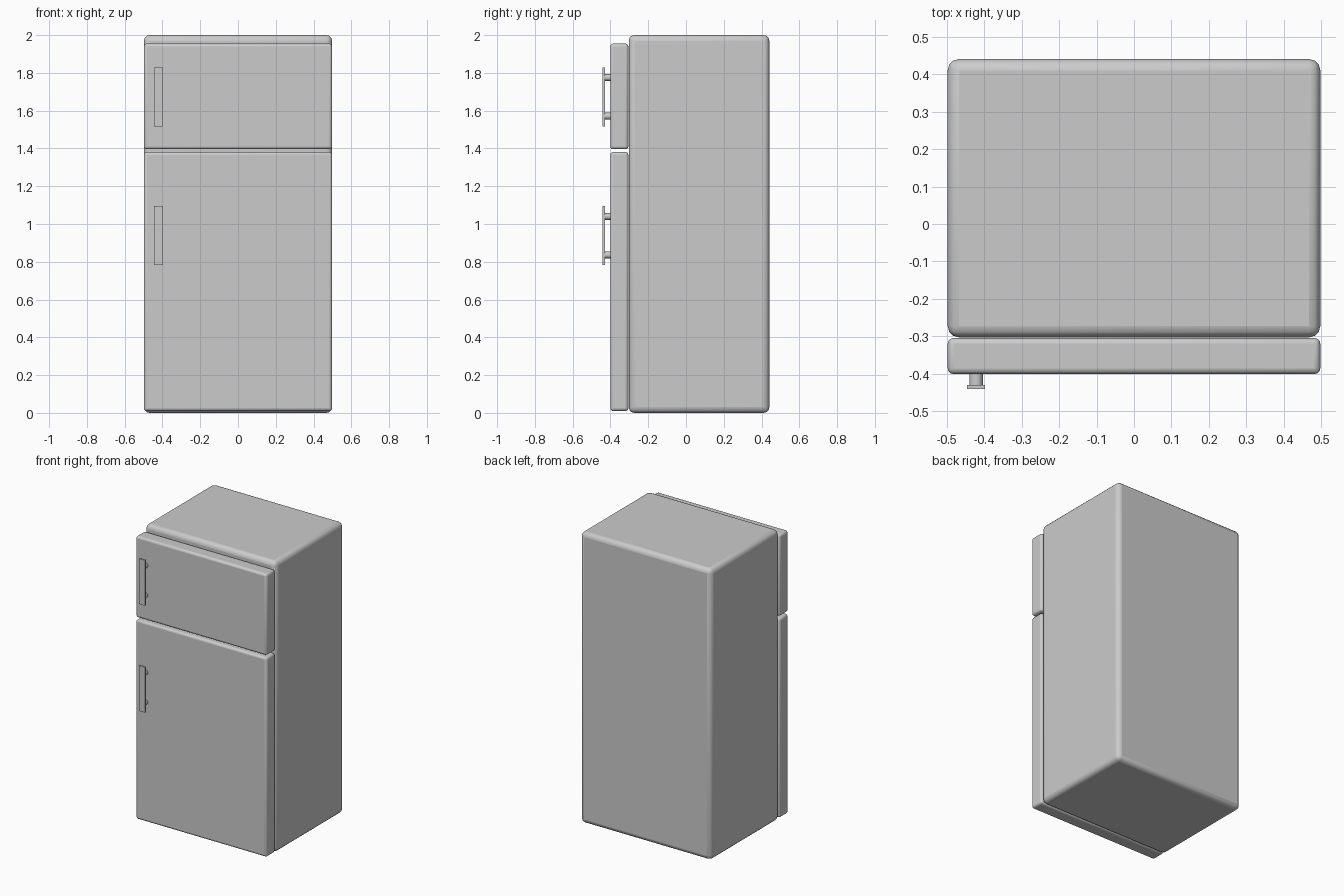
import bpy
from math import pi

if "Cube" in bpy.data.objects:
    bpy.data.objects.remove(bpy.data.objects["Cube"])


def box(name, x, y, z, bevel=0.0, segments=3):
    """Box from (min, max) ranges with optional rounded edges."""
    bpy.ops.mesh.primitive_cube_add(size=1)
    o = bpy.context.object
    o.name = name
    o.location = [(r[0] + r[1]) / 2 for r in (x, y, z)]
    o.scale = [r[1] - r[0] for r in (x, y, z)]
    bpy.ops.object.transform_apply(location=False, rotation=False, scale=True)
    if bevel:
        m = o.modifiers.new("rounded_edges", "BEVEL")
        m.width = bevel
        m.segments = segments
        bpy.ops.object.shade_smooth_by_angle(angle=pi / 5)
    return o


def handle(name, zc):
    """Flat grip plate held off the door by two round posts."""
    xc = -0.422
    box(name + "_grip", (xc - 0.024, xc + 0.024), (-0.441, -0.43),
        (zc - 0.156, zc + 0.156))
    for label, dz in (("upper", 0.102), ("lower", -0.102)):
        bpy.ops.mesh.primitive_cylinder_add(
            vertices=16, radius=0.018, depth=0.036,
            location=(xc, -0.415, zc + dz), rotation=(pi / 2, 0, 0))
        bpy.context.object.name = f"{name}_{label}_post"
        bpy.ops.object.shade_smooth_by_angle(angle=pi / 5)


# Main cabinet
box("cabinet", (-0.498, 0.498), (-0.303, 0.441), (0, 2), bevel=0.03)

# Doors
width, depth = (-0.498, 0.498), (-0.401, -0.305)
box("freezer_door", width, depth, (1.396, 1.955), bevel=0.015)
box("fridge_door", width, depth, (0.01, 1.381), bevel=0.015)

# Handles
handle("freezer_handle", 1.673)
handle("fridge_handle", 0.938)
